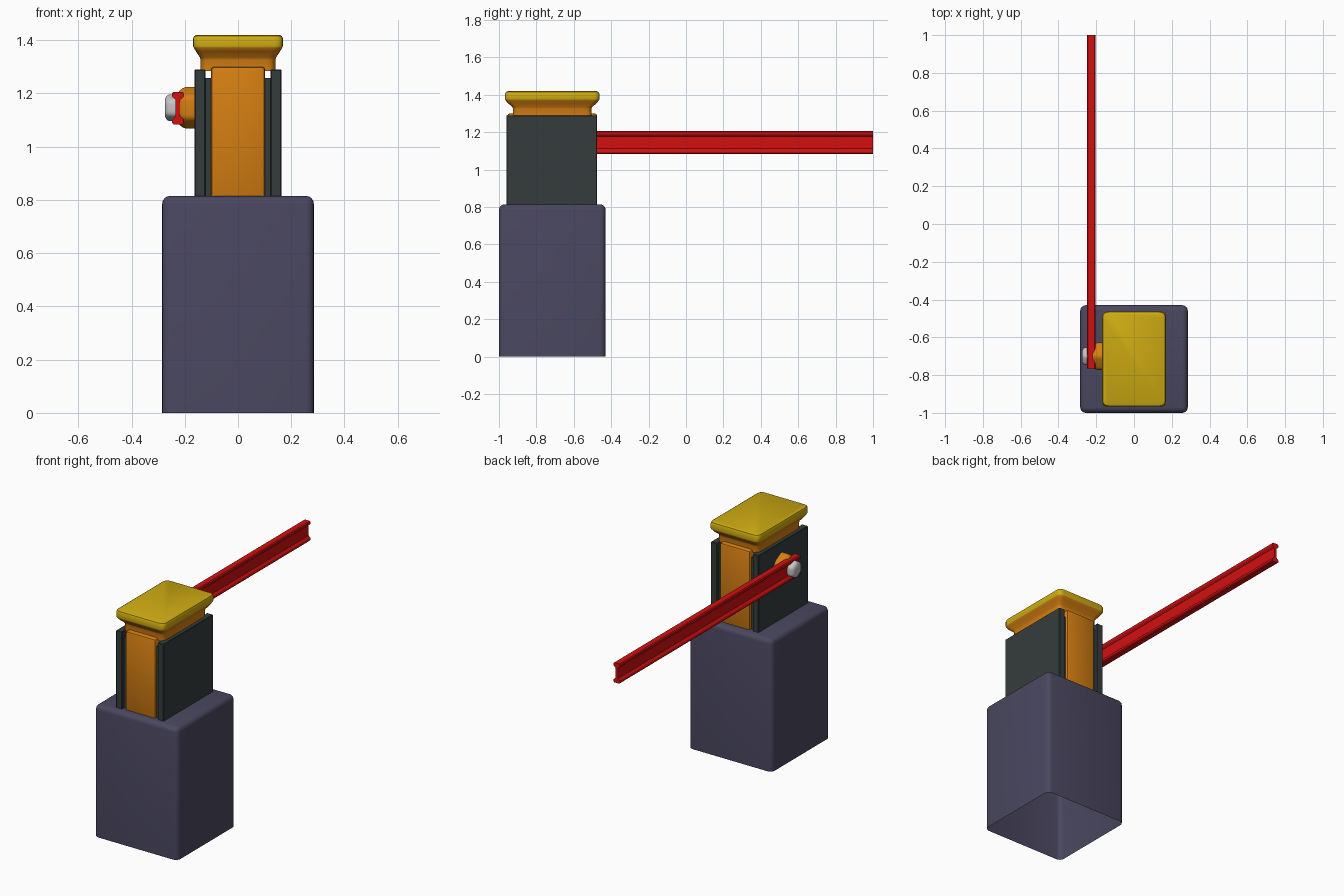
import bpy, bmesh, math
from mathutils import Vector

if "Cube" in bpy.data.objects:
    bpy.data.objects.remove(bpy.data.objects["Cube"])


def mat(name, rgb):
    m = bpy.data.materials.new(name)
    m.diffuse_color = (*rgb, 1)
    m.use_nodes = True
    m.node_tree.nodes["Principled BSDF"].inputs["Base Color"].default_value = m.diffuse_color
    return m


SLATE = mat("slate_purple", (0.068, 0.063, 0.115))
DARK = mat("dark_grey", (0.036, 0.046, 0.045))
ORANGE = mat("orange", (0.66, 0.21, 0.006))
YELLOW = mat("yellow", (0.62, 0.41, 0.006))
RED = mat("red", (0.65, 0.005, 0.005))
SILVER = mat("light_grey", (0.55, 0.55, 0.56))


def finish(name, bm, *mats):
    bmesh.ops.recalc_face_normals(bm, faces=bm.faces)
    me = bpy.data.meshes.new(name)
    bm.to_mesh(me)
    bm.free()
    for m in mats:
        me.materials.append(m)
    ob = bpy.data.objects.new(name, me)
    bpy.context.collection.objects.link(ob)
    bpy.ops.object.select_all(action='DESELECT')
    ob.select_set(True)
    bpy.context.view_layer.objects.active = ob
    bpy.ops.object.shade_smooth_by_angle(angle=math.radians(35))
    return ob


def box(name, lo, hi, m, bevel=0.0, segs=3, open_bottom=False):
    bm = bmesh.new()
    bmesh.ops.create_cube(bm, size=1)
    lo, hi = Vector(lo), Vector(hi)
    for v in bm.verts:
        v.co = Vector([(a + b) / 2 + c * (b - a) for a, b, c in zip(lo, hi, v.co)])
    if open_bottom:
        bottom = [f for f in bm.faces if f.calc_center_median().z < lo.z + 1e-4]
        bmesh.ops.delete(bm, geom=bottom, context='FACES')
    if bevel:
        edges = [e for e in bm.edges if not e.is_boundary]
        bmesh.ops.bevel(bm, geom=edges, offset=bevel, segments=segs,
                        profile=0.5, affect='EDGES')
    return finish(name, bm, m)


def loft(bm, rings):
    """Skin a list of equally long point rings and cap both ends."""
    vs = [[bm.verts.new(p) for p in r] for r in rings]
    n = len(vs[0])
    for a, b in zip(vs, vs[1:]):
        for i in range(n):
            j = (i + 1) % n
            bm.faces.new((a[i], a[j], b[j], b[i]))
    bm.faces.new(vs[0])
    bm.faces.new(vs[-1])


def round_poly(corners, r, segs=4):
    """Round the corners of a polygon given as 2D vectors."""
    out = []
    for i, p in enumerate(corners):
        a = p + (corners[i - 1] - p).normalized() * r
        b = p + (corners[(i + 1) % len(corners)] - p).normalized() * r
        for k in range(segs + 1):
            t = k / segs
            out.append(a * (1 - t) ** 2 + p * 2 * t * (1 - t) + b * t * t)
    return out


CY = -0.715  # middle of the cabinet in y

# Pedestal, a shell open underneath
box("pedestal", (-0.285, -1, 0), (0.285, -0.43, 0.815), SLATE, 0.03, 4, True)

# Orange core between the dark side panels and their inner spacers
box("core", (-0.102, -0.955, 0.80), (0.102, -0.475, 1.30), ORANGE, 0.012, 2)
for s, side in ((-1, "left"), (1, "right")):
    def slab(name, x0, x1, y0, y1, z1, bevel):
        xs = sorted((s * x0, s * x1))
        box(side + name, (xs[0], y0, 0.80), (xs[1], y1, z1), DARK, bevel, 1)
    slab("_panel", 0.122, 0.163, -0.96, -0.475, 1.29, 0.003)
    slab("_spacer", 0.098, 0.123, -0.94, -0.495, 1.257, 0)

# Flared head: orange neck below, yellow cap above
profile = [(1.285, 0.140, 0.210), (1.325, 0.140, 0.210), (1.335, 0.143, 0.213),
           (1.358, 0.158, 0.240), (1.373, 0.167, 0.251), (1.378, 0.169, 0.252),
           (1.405, 0.169, 0.252), (1.415, 0.165, 0.248), (1.420, 0.156, 0.239)]
rings = []
for z, hx, hy in profile:
    rect = [Vector((a * hx, b * hy)) for a, b in ((-1, -1), (1, -1), (1, 1), (-1, 1))]
    rings.append([(p.x, CY + p.y, z) for p in round_poly(rect, 0.032)])
bm = bmesh.new()
loft(bm, rings)
for f in bm.faces:
    f.material_index = 1 if f.calc_center_median().z > 1.368 else 0
finish("head", bm, ORANGE, YELLOW)


# Six-sided hub and bolt that carry the arm
def hex_knob(name, steps, m, corner):
    bm = bmesh.new()
    out = []
    for x, r in steps:
        pts = [Vector((r * math.sin(k * math.pi / 3), r * math.cos(k * math.pi / 3)))
               for k in range(6)]
        out.append([(x, -0.70 + p.x, 1.146 + p.y)
                    for p in round_poly(pts, corner * r, 3)])
    loft(bm, out)
    finish(name, bm, m)


hex_knob("hub", [(-0.155, 0.083), (-0.195, 0.083), (-0.208, 0.078), (-0.221, 0.067)],
         ORANGE, 0.2)
hex_knob("bolt", [(-0.225, 0.054), (-0.258, 0.054), (-0.268, 0.048), (-0.275, 0.034)],
         SILVER, 0.25)

# Barrier arm: I-beam section swept along y
quarter = [(0.009, 0.032), (0.020, 0.041), (0.022, 0.045), (0.022, 0.056), (0.017, 0.061)]
half = quarter + [(-x, z) for x, z in reversed(quarter)]
section = half + [(-x, -z) for x, z in half]
bm = bmesh.new()
loft(bm, [[(-0.226 + x, y, 1.145 + z) for x, z in section] for y in (-0.765, 1.0)])
finish("arm", bm, RED)
